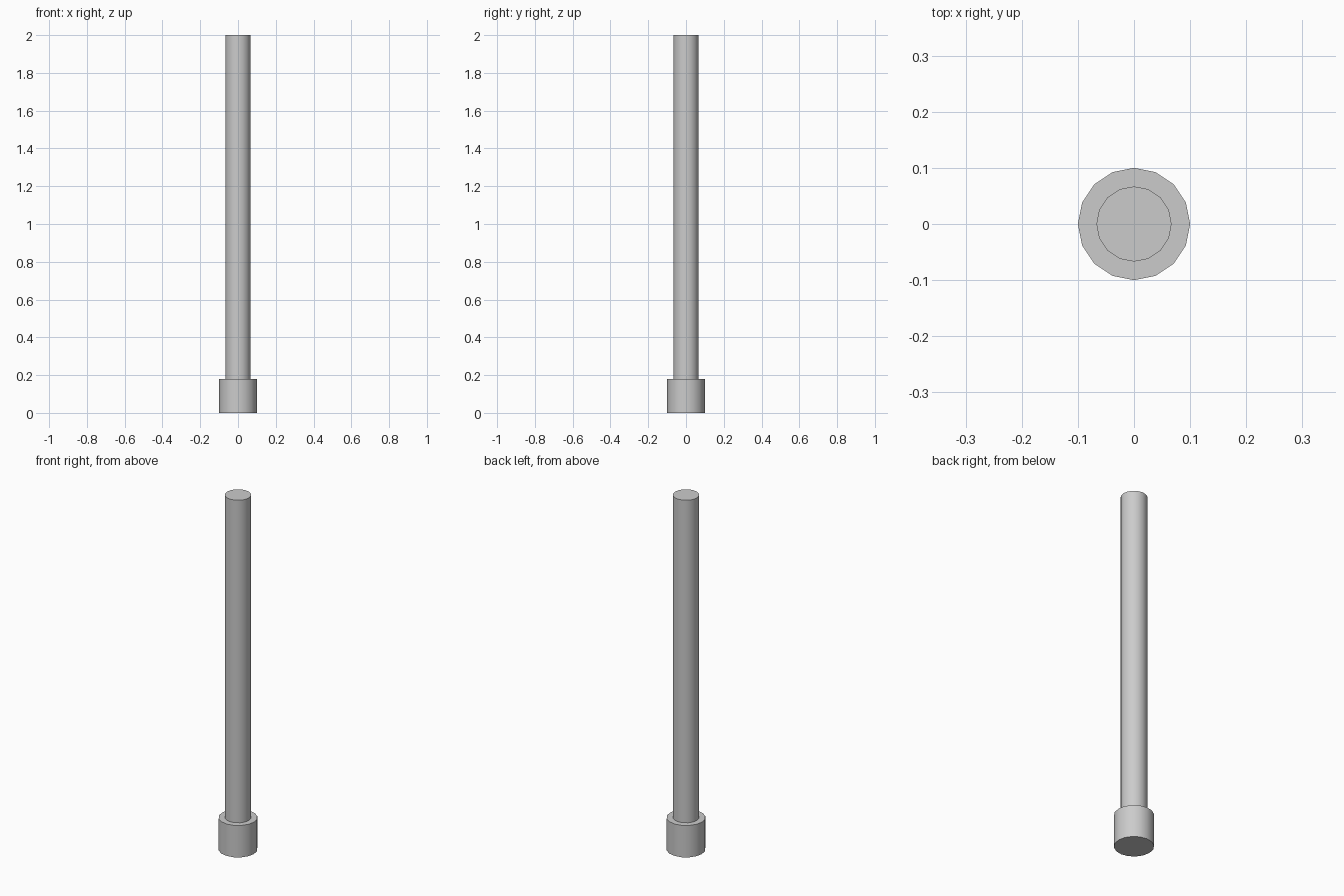
import bpy
import math

default_cube = bpy.data.objects.get("Cube")
if default_cube:
    bpy.data.objects.remove(default_cube, do_unlink=True)

# One plain grey for the whole model
GREY = (0.6, 0.6, 0.6, 1.0)
grey = bpy.data.materials.new("light_grey")
grey.use_nodes = True
grey.diffuse_color = GREY
grey.node_tree.nodes["Principled BSDF"].inputs["Base Color"].default_value = GREY


def rod(name, radius, bottom, top):
    """Sixteen-sided capped cylinder with smooth sides and crisp rims."""
    bpy.ops.mesh.primitive_cylinder_add(
        vertices=16, radius=radius, depth=top - bottom,
        location=(0, 0, (bottom + top) / 2))
    part = bpy.context.object
    part.name = part.data.name = name
    part.data.materials.append(grey)
    bpy.ops.object.shade_smooth_by_angle(angle=math.radians(40))
    return part


# Wide foot, then two shaft sections stacked on it
rod("base_collar", 0.1, 0.0, 0.18)
rod("lower_shaft", 0.067, 0.18, 1.0)
rod("upper_shaft", 0.067, 1.0, 2.0)
